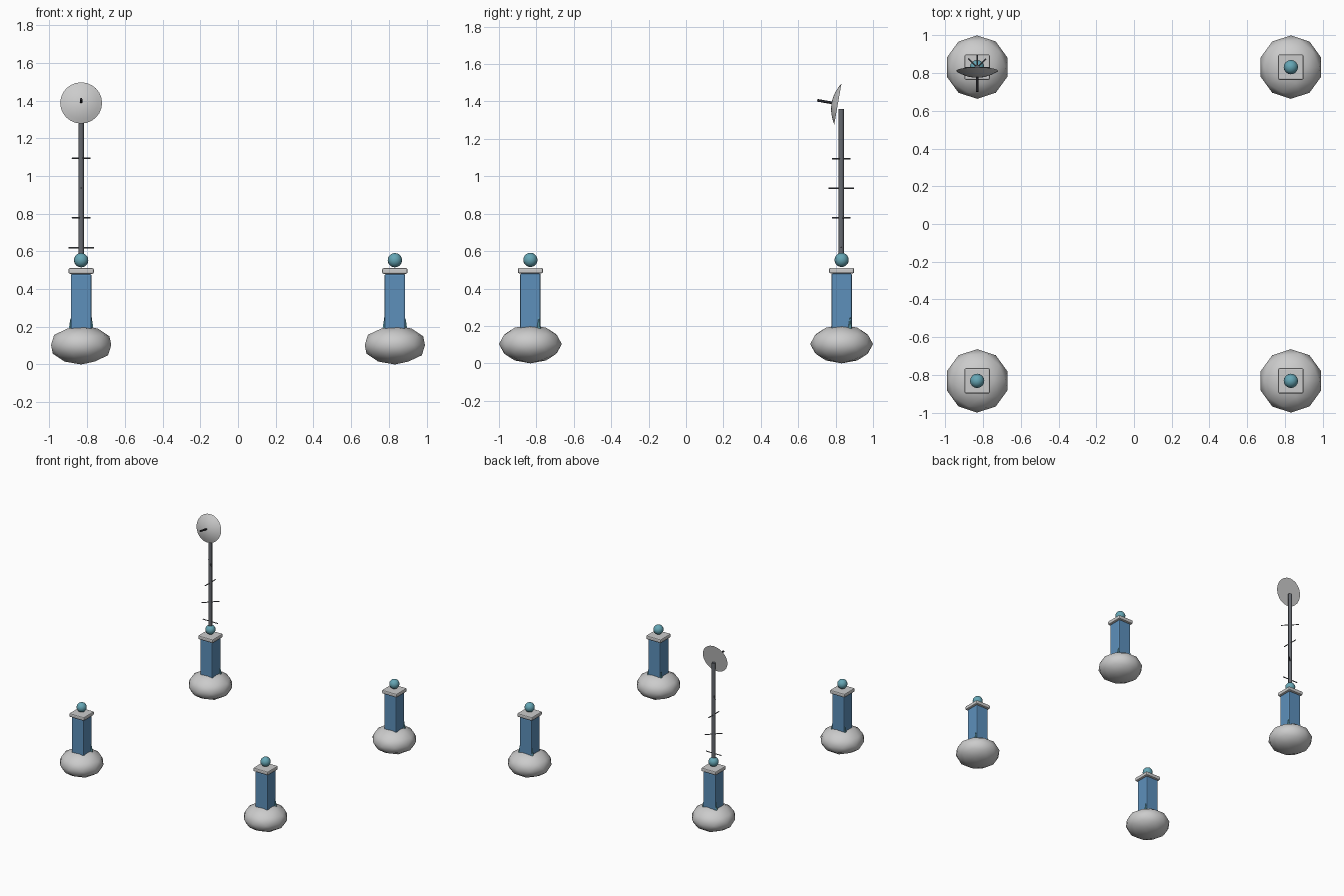
import bpy, bmesh
from math import radians, pi, sin, cos
from mathutils import Vector, Matrix

if "Cube" in bpy.data.objects:
    bpy.data.objects.remove(bpy.data.objects["Cube"])

C = 0.832  # offset of each post from the centre


def material(name, rgb):
    m = bpy.data.materials.new(name)
    m.diffuse_color = (*rgb, 1)
    m.use_nodes = True
    m.node_tree.nodes["Principled BSDF"].inputs["Base Color"].default_value = m.diffuse_color
    return m


BLUE = material("blue_paint", (0.11, 0.28, 0.50))
TEAL = material("teal_glass", (0.13, 0.38, 0.46))
METAL = material("dark_metal", (0.13, 0.14, 0.16))
BLACK = material("black_metal", (0.02, 0.02, 0.025))


def finish(name, mat=None, smooth=None):
    ob = bpy.context.object
    ob.name = name
    if mat:
        ob.data.materials.append(mat)
    if smooth:
        bpy.ops.object.shade_smooth_by_angle(angle=radians(smooth))
    return ob


def box(name, loc, size, bevel, mat=None):
    bpy.ops.mesh.primitive_cube_add(size=1, location=loc)
    bpy.context.object.scale = size
    bpy.ops.object.transform_apply(location=False, rotation=False, scale=True)
    ob = finish(name, mat)
    b = ob.modifiers.new("bevel", 'BEVEL')
    b.width, b.segments = bevel, 2
    return ob


def rod(name, a, b, radius, mat, sides=8):
    a, b = Vector(a), Vector(b)
    bpy.ops.mesh.primitive_cylinder_add(vertices=sides, radius=radius, depth=(b - a).length,
                                        location=(a + b) / 2,
                                        rotation=(b - a).to_track_quat('Z', 'Y').to_euler())
    return finish(name, mat, 50)


def post(x, y, tag):
    # squashed boulder base
    bpy.ops.mesh.primitive_ico_sphere_add(subdivisions=2, radius=1, location=(x, y, 0.103))
    bpy.context.object.scale = (0.168, 0.168, 0.103)
    bpy.ops.object.transform_apply(location=False, rotation=False, scale=True)
    finish("base_" + tag, None, 60)
    # column and cap
    box("column_" + tag, (x, y, 0.325), (0.11, 0.11, 0.31), 0.008, BLUE)
    box("cap_" + tag, (x, y, 0.496), (0.134, 0.134, 0.03), 0.008)
    # globe
    bpy.ops.mesh.primitive_uv_sphere_add(segments=16, ring_count=10, radius=0.038,
                                         location=(x, y, 0.553))
    finish("globe_" + tag, TEAL, 60)
    # small spikes at the foot of the column
    for s in (-1, 1):
        bpy.ops.mesh.primitive_cone_add(vertices=6, radius1=0.015, radius2=0, depth=0.085,
                                        location=(x + s * 0.056, y + 0.045, 0.208))
        finish("foot_spike_" + tag, TEAL)


for sx, side in ((-1, "left"), (1, "right")):
    for sy, end in ((-1, "front"), (1, "back")):
        post(sx * C, sy * C, end + "_" + side)

# mast with rungs turning 45 degrees at each step
mx, my = -C, C - 0.002
rod("mast", (mx, my, 0.57), (mx, my, 1.36), 0.015, METAL)
for i in range(4):
    d = Vector((cos(i * pi / 4), sin(i * pi / 4), 0)) * 0.067
    p = Vector((mx, my, 0.62 + i * 0.158))
    rod("rung", p - d, p + d, 0.004, METAL, 6)

# dish: shallow dome bulging to the front, tilted upwards
normal = Vector((0, -cos(radians(10)), sin(radians(10))))
centre = Vector((mx, 0.812, 1.387))
bm = bmesh.new()
rings, sides = 5, 24
bottom = None
loops = []
for k in range(rings):
    t = 1 - k / rings
    h = 0.034 * (1 - t * t)
    loops.append([bm.verts.new((0.111 * t * cos(2 * pi * j / sides),
                                0.111 * t * sin(2 * pi * j / sides), h)) for j in range(sides)])
apex = bm.verts.new((0, 0, 0.034))
for j in range(sides):
    n = (j + 1) % sides
    for a, b in zip(loops, loops[1:]):
        bm.faces.new((a[j], a[n], b[n], b[j]))
    bm.faces.new((loops[-1][j], loops[-1][n], apex))
bm.faces.new(loops[0][::-1])
mesh = bpy.data.meshes.new("dish")
bm.to_mesh(mesh)
bm.free()
dish = bpy.data.objects.new("dish", mesh)
bpy.context.collection.objects.link(dish)
dish.matrix_world = Matrix.Translation(centre) @ normal.to_track_quat('Z', 'Y').to_matrix().to_4x4()
bpy.ops.object.select_all(action='DESELECT')
dish.select_set(True)
bpy.context.view_layer.objects.active = dish
bpy.ops.object.shade_smooth_by_angle(angle=radians(25))

# feed rod in front of the dish
rod("feed_rod", centre + normal * 0.01, centre + normal * 0.112, 0.007, BLACK)
